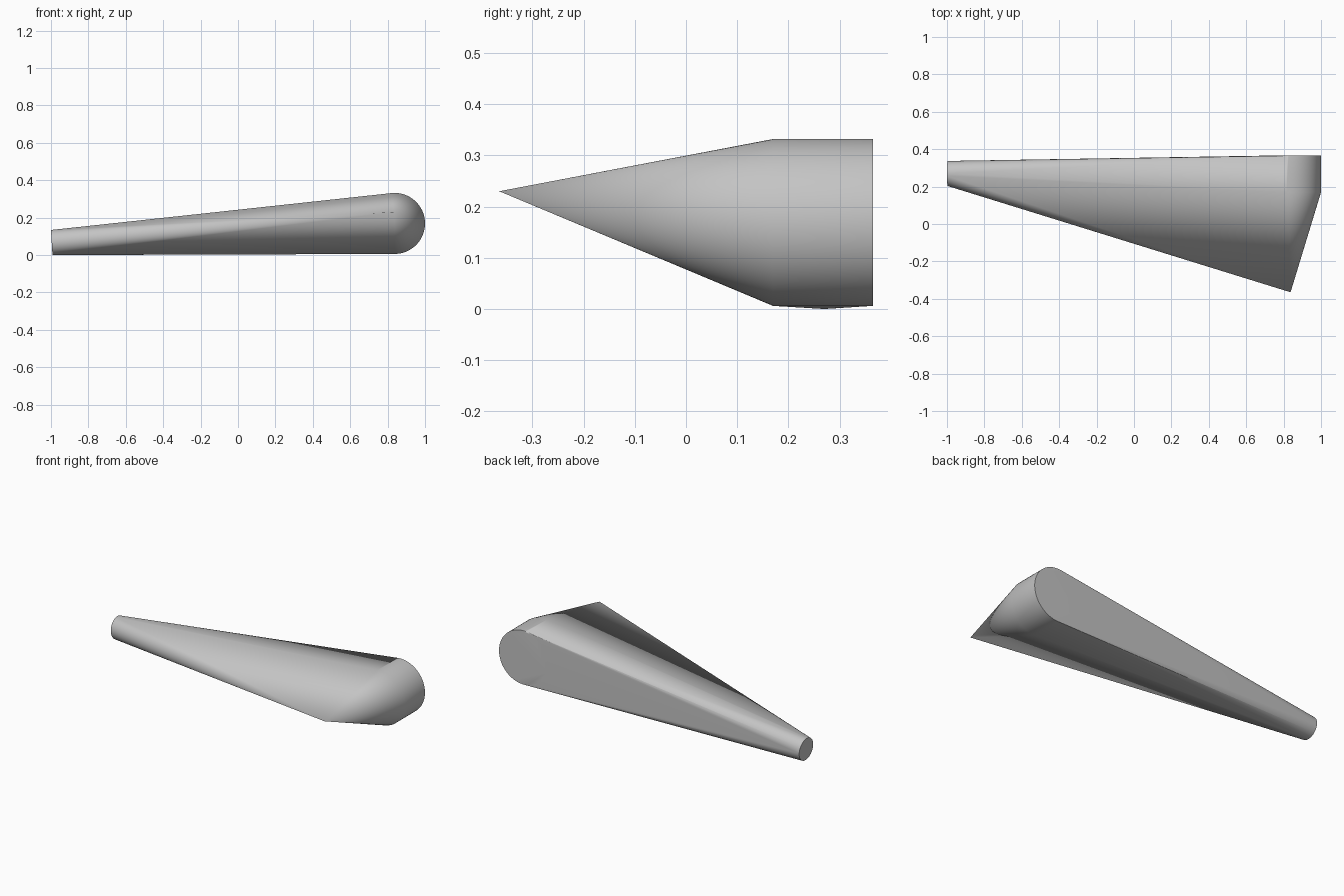
import bpy, bmesh
from math import cos, sin, tau, radians
from mathutils import Vector

if "Cube" in bpy.data.objects:
    bpy.data.objects.remove(bpy.data.objects["Cube"], do_unlink=True)

# One plain grey
grey = bpy.data.materials.new("grey")
grey.use_nodes = True
colour = (0.55, 0.55, 0.55, 1)
grey.diffuse_color = colour
grey.node_tree.nodes["Principled BSDF"].inputs["Base Color"].default_value = colour


def ring(bm, centre, u, v, radius, count):
    """Add a circle of points in the plane spanned by u and v."""
    for i in range(count):
        a = tau * i / count
        bm.verts.new(Vector(centre) + radius * (cos(a) * Vector(u) + sin(a) * Vector(v)))


bm = bmesh.new()
# Thick rounded end: cylinder along y
for y in (0.17, 0.365):
    ring(bm, (0.837, y, 0.169), (1, 0, 0), (0, 0, 1), 0.163, 96)
# Narrow end: small disc, slightly tilted
ring(bm, (-0.996, 0.27, 0.067), (0, 1, 0), (-0.06, 0, 1), 0.067, 64)
# Pointed tip at the front
bm.verts.new((0.837, -0.365, 0.23))

# Skin wrapped tightly around all the parts
hull = bmesh.ops.convex_hull(bm, input=bm.verts)
loose = {g for g in hull["geom_interior"] + hull["geom_unused"]
         if isinstance(g, bmesh.types.BMVert)}
bmesh.ops.delete(bm, geom=list(loose), context="VERTS")
bmesh.ops.dissolve_limit(bm, angle_limit=radians(0.1), verts=bm.verts, edges=bm.edges)
bmesh.ops.recalc_face_normals(bm, faces=bm.faces)

mesh = bpy.data.meshes.new("tapered_body")
bm.to_mesh(mesh)
bm.free()
body = bpy.data.objects.new("tapered_body", mesh)
bpy.context.collection.objects.link(body)
mesh.materials.append(grey)

bpy.ops.object.select_all(action="DESELECT")
body.select_set(True)
bpy.context.view_layer.objects.active = body
bpy.ops.object.shade_smooth_by_angle(angle=radians(30))
